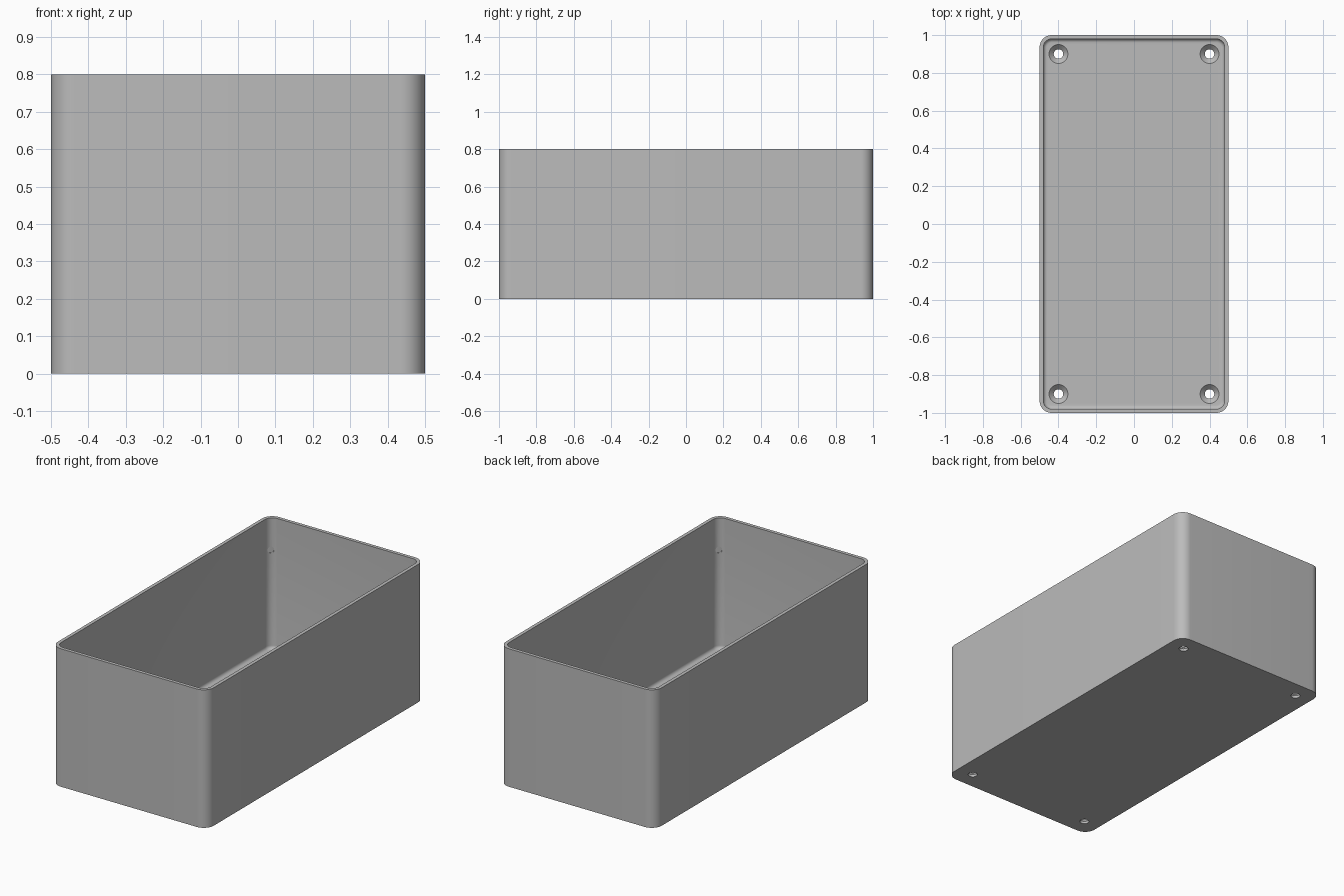
import bpy, bmesh, math
from mathutils import Matrix, Vector

cube = bpy.data.objects.get("Cube")
if cube:
    bpy.data.objects.remove(cube, do_unlink=True)

HALF_X, HALF_Y, HEIGHT = 0.5, 1.0, 0.8
WALL, FLOOR, CORNER, FILLET = 0.02, 0.04, 0.065, 0.02

grey = bpy.data.materials.new("plain grey")
grey.use_nodes = True
grey.diffuse_color = (0.5, 0.5, 0.5, 1)
grey.node_tree.nodes["Principled BSDF"].inputs["Base Color"].default_value = (0.5, 0.5, 0.5, 1)


def make_object(name, bm):
    bmesh.ops.recalc_face_normals(bm, faces=bm.faces)
    mesh = bpy.data.meshes.new(name)
    bm.to_mesh(mesh)
    bm.free()
    mesh.materials.append(grey)
    obj = bpy.data.objects.new(name, mesh)
    bpy.context.collection.objects.link(obj)
    return obj


def loft(bm, rings):
    """Skin a list of point rings and cap both ends."""
    loops = [[bm.verts.new(p) for p in ring] for ring in rings]
    n = len(loops[0])
    for a, b in zip(loops, loops[1:]):
        for i in range(n):
            j = (i + 1) % n
            bm.faces.new((a[i], a[j], b[j], b[i]))
    bm.faces.new(loops[0])
    bm.faces.new(loops[-1])


def rounded_ring(inset, z, steps=12):
    r = CORNER - inset
    pts = []
    for k, (sx, sy) in enumerate([(1, 1), (-1, 1), (-1, -1), (1, -1)]):
        for i in range(steps + 1):
            a = math.pi / 2 * (k + i / steps)
            pts.append((sx * (HALF_X - CORNER) + r * math.cos(a),
                        sy * (HALF_Y - CORNER) + r * math.sin(a), z))
    return pts


def circle_ring(x, y, r, z, n=32):
    return [(x + r * math.cos(math.tau * i / n), y + r * math.sin(math.tau * i / n), z)
            for i in range(n)]


# Open tray: outer wall, rim, inner wall, floor fillet
rings = [rounded_ring(0, 0), rounded_ring(0, HEIGHT), rounded_ring(WALL, HEIGHT)]
for i in range(7):
    a = math.pi / 2 * i / 6
    rings.append(rounded_ring(WALL + FILLET * (1 - math.cos(a)),
                              FLOOR + FILLET * (1 - math.sin(a))))
bm = bmesh.new()
loft(bm, rings)
box = make_object("box_shell", bm)

# Cutters: countersunk screw holes in the floor, small dimples high in the corners
bm = bmesh.new()
for sx in (-1, 1):
    for sy in (-1, 1):
        x, y = sx * 0.4, sy * 0.9
        loft(bm, [circle_ring(x, y, r, z) for r, z in
                  ((0.025, -0.02), (0.025, 0.015), (0.05, FLOOR), (0.05, FLOOR + 0.01))])
        pos = Vector((sx * 0.457, sy * 0.957, 0.615))
        turn = Vector((sx, sy, 0)).to_track_quat('Z', 'Y').to_matrix().to_4x4()
        bmesh.ops.create_cone(bm, cap_ends=True, segments=24, radius1=0.018, radius2=0.018,
                              depth=0.03, matrix=Matrix.Translation(pos) @ turn)
cutter = make_object("hole_cutter", bm)
cutter.hide_render = True
cutter.hide_viewport = True

mod = box.modifiers.new("holes", 'BOOLEAN')
mod.operation = 'DIFFERENCE'
mod.solver = 'EXACT'
mod.object = cutter
bpy.context.view_layer.objects.active = box
box.select_set(True)
bpy.ops.object.modifier_apply(modifier=mod.name)
bpy.data.objects.remove(cutter, do_unlink=True)
bpy.ops.object.shade_smooth_by_angle(angle=math.radians(30))
